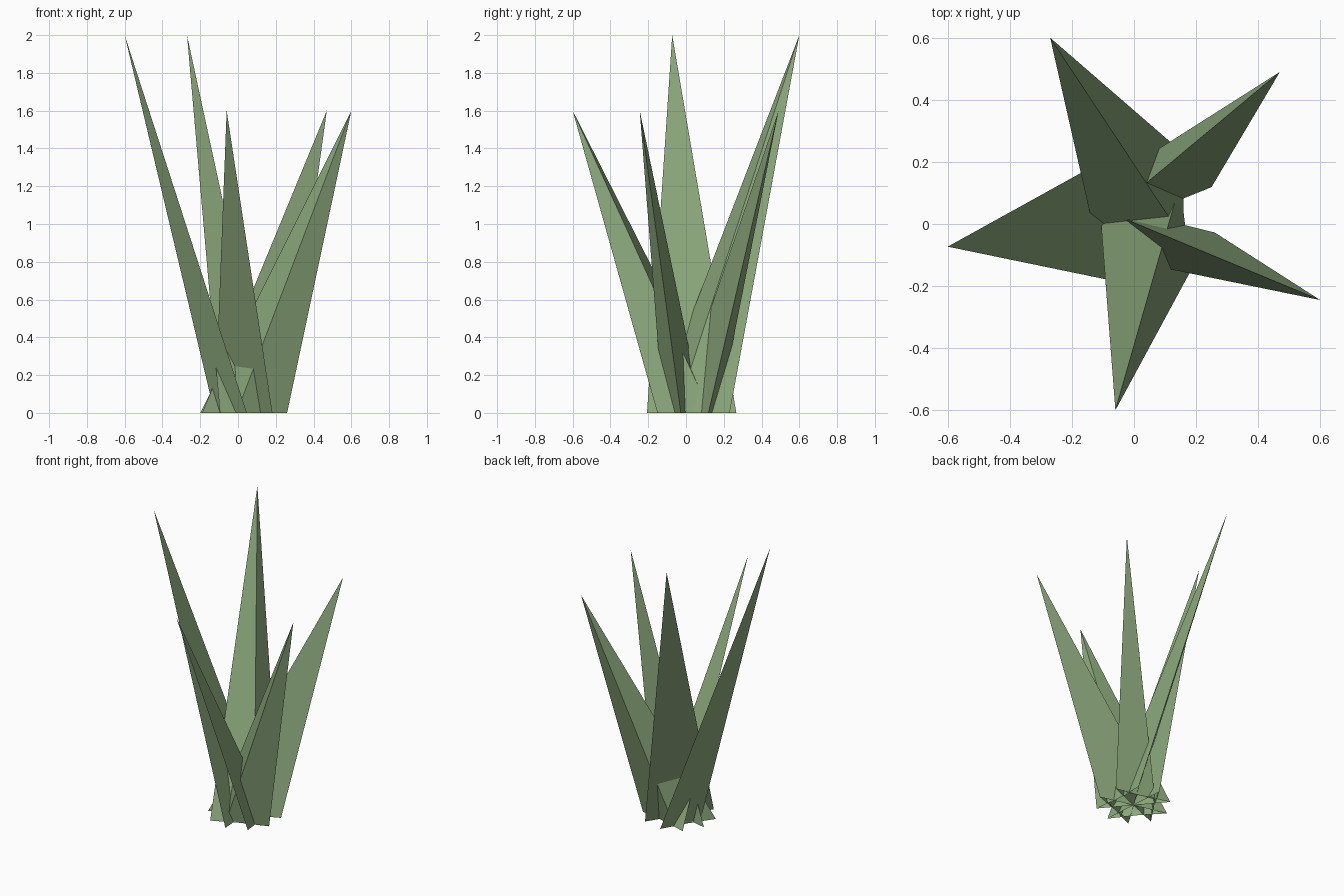
import bpy, bmesh
from math import radians
from mathutils import Vector, Matrix

cube = bpy.data.objects.get("Cube")
if cube:
    bpy.data.objects.remove(cube)

# Single leaf colour
GREEN = (0.26, 0.39, 0.2, 1)
leaf = bpy.data.materials.new("leaf_green")
leaf.use_nodes = True
leaf.diffuse_color = GREEN
leaf.node_tree.nodes["Principled BSDF"].inputs["Base Color"].default_value = GREEN

CENTRE = Vector((0.03, 0.03, 0))
HALF_WIDTH = 0.237   # half of the blade's wide foot edge
FOLD_DEPTH = 0.155   # distance from wide edge to the folded spine


def make_blade(name, tip, fold_angle):
    """Open three-sided spike: a wide flat side and a folded spine, meeting at the tip."""
    turn = Matrix.Rotation(radians(fold_angle), 3, 'Z')
    foot = [Vector((FOLD_DEPTH, 0, 0)), Vector((0, HALF_WIDTH, 0)), Vector((0, -HALF_WIDTH, 0))]
    bm = bmesh.new()
    ring = [bm.verts.new(CENTRE + turn @ p) for p in foot]
    top = bm.verts.new(tip)
    for i in range(3):
        bm.faces.new((ring[i], ring[(i + 1) % 3], top))
    mesh = bpy.data.meshes.new(name)
    bm.to_mesh(mesh)
    bm.free()
    mesh.materials.append(leaf)
    obj = bpy.data.objects.new(name, mesh)
    bpy.context.collection.objects.link(obj)


# Five blades fanned around the clump; spines are a fifth of a turn apart
blades = [
    ("front_blade", (-0.06, -0.6, 1.6)),
    ("back_right_blade", (0.47, 0.49, 1.6)),
    ("left_tall_blade", (-0.6, -0.073, 2.0)),
    ("right_blade", (0.6, -0.245, 1.6)),
    ("back_tall_blade", (-0.27, 0.6, 2.0)),
]
for i, (name, tip) in enumerate(blades):
    make_blade(name, tip, 40 + 72 * i)
